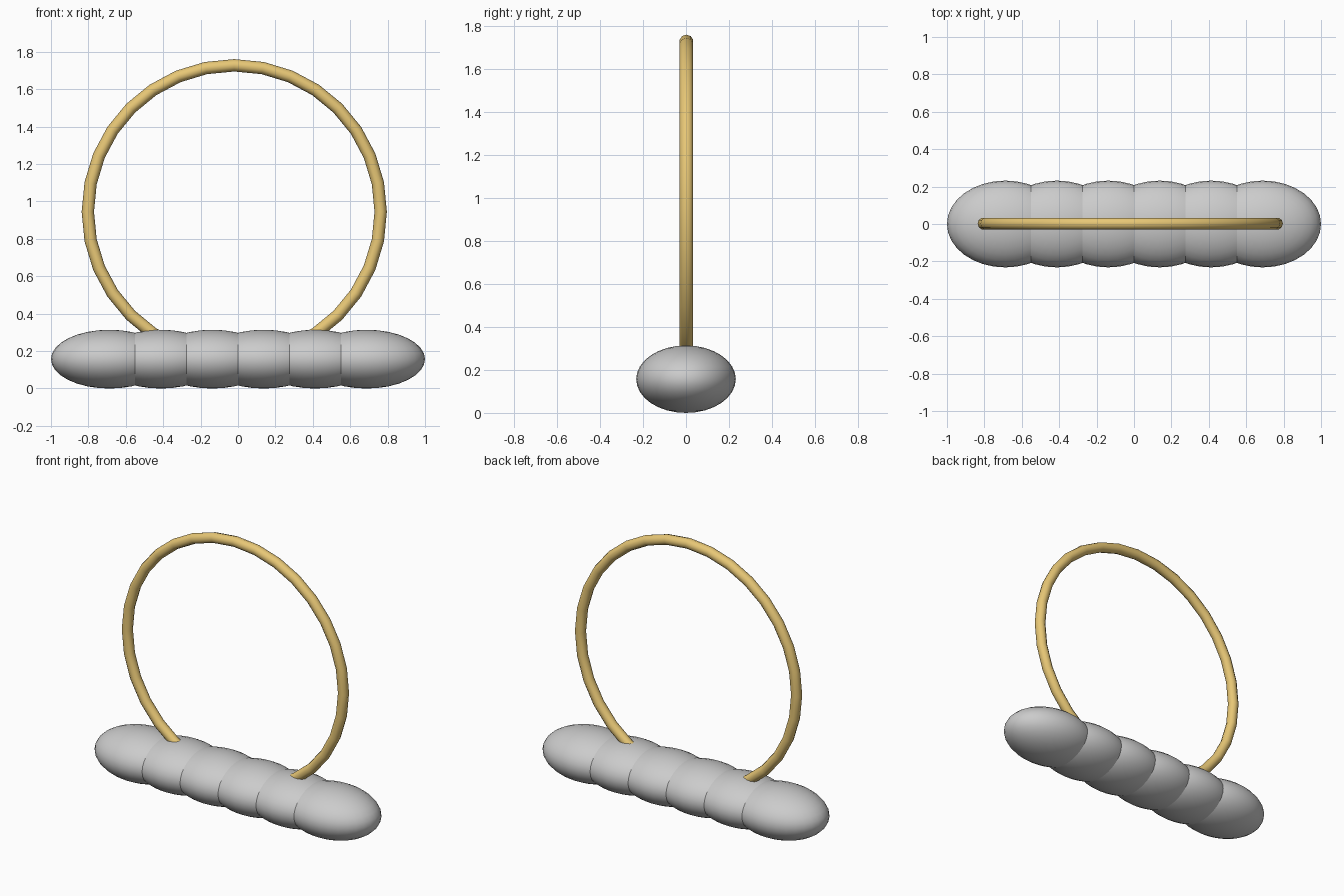
import bpy
import math

cube = bpy.data.objects.get("Cube")
if cube:
    bpy.data.objects.remove(cube, do_unlink=True)


def make_material(name, color):
    mat = bpy.data.materials.new(name)
    mat.use_nodes = True
    mat.diffuse_color = color
    bsdf = next(n for n in mat.node_tree.nodes if n.type == "BSDF_PRINCIPLED")
    bsdf.inputs["Base Color"].default_value = color
    return mat


def finish(name):
    obj = bpy.context.object
    obj.name = name
    bpy.ops.object.transform_apply(location=False, rotation=True, scale=True)
    bpy.ops.object.shade_smooth()
    return obj


# Base: a row of overlapping flattened pebbles
COUNT = 6
SPACING = 0.275
RADII = (0.3125, 0.232, 0.157)
for i in range(COUNT):
    x = (i - (COUNT - 1) / 2) * SPACING
    bpy.ops.mesh.primitive_uv_sphere_add(
        segments=32, ring_count=16, radius=1, location=(x, 0, RADII[2]))
    bpy.context.object.scale = RADII
    finish(f"base_lobe_{i + 1}")

# Upright ring, its lower part sunk into the base
bpy.ops.mesh.primitive_torus_add(
    major_segments=32, minor_segments=10,
    major_radius=0.783, minor_radius=0.033,
    location=(-0.02, 0.002, 0.945), rotation=(math.pi / 2, 0, 0))
ring = finish("ring")
ring.data.materials.append(make_material("gold", (0.8, 0.57, 0.18, 1)))
